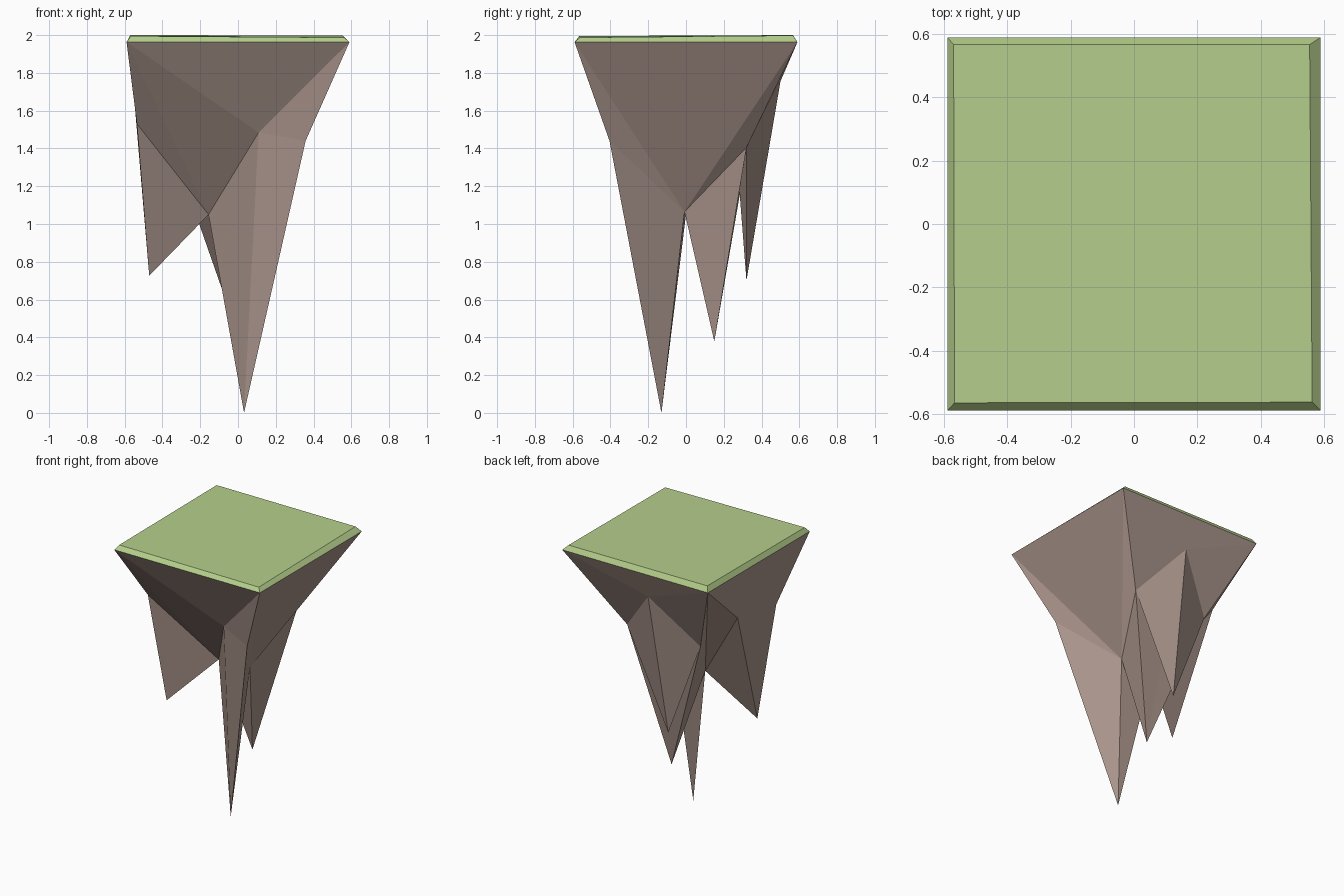
import bpy
import bmesh

cube = bpy.data.objects.get("Cube")
if cube:
    bpy.data.objects.remove(cube)


def make_material(name, color):
    mat = bpy.data.materials.new(name)
    mat.diffuse_color = color
    mat.use_nodes = True
    mat.node_tree.nodes["Principled BSDF"].inputs["Base Color"].default_value = color
    return mat


def build(name, points, faces, mat):
    """Make a flat-shaded object from named points and faces listed by name."""
    bm = bmesh.new()
    verts = {key: bm.verts.new(co) for key, co in points.items()}
    for face in faces:
        bm.faces.new([verts[key] for key in face])
    bmesh.ops.recalc_face_normals(bm, faces=bm.faces)
    mesh = bpy.data.meshes.new(name)
    bm.to_mesh(mesh)
    bm.free()
    mesh.materials.append(mat)
    obj = bpy.data.objects.new(name, mesh)
    bpy.context.collection.objects.link(obj)
    return obj


def spike(tip, ring):
    """Triangles from a ring of points down to one tip."""
    return [(a, b, tip) for a, b in zip(ring, ring[1:] + ring[:1])]


grass = make_material("grass green", (0.46, 0.62, 0.26, 1))
stone = make_material("brown stone", (0.41, 0.305, 0.265, 1))

# Square rim shared by the grass and the rock
half, rim_z = 0.59, 1.963
rim = {
    "front_left": (-half, -half, rim_z),
    "front_right": (half, -half, rim_z),
    "back_right": (half, half, rim_z),
    "back_left": (-half, half, rim_z),
}
FL, FR, BR, BL = rim

# Grass slab: bevelled, slightly uneven top
top = {
    "top_fl": (-0.567, -0.565, 1.995),
    "top_fr": (0.563, -0.563, 1.987),
    "top_br": (0.555, 0.567, 1.998),
    "top_bl": (-0.57, 0.567, 2.0),
}
low, high = list(rim), list(top)
slab_faces = [low, high]
for i in range(4):
    j = (i + 1) % 4
    slab_faces.append((low[i], low[j], high[j], high[i]))
build("grass_slab", rim | top, slab_faces, grass)

# Rock: ledge points where the walls break into spikes
ledges = {
    "front": (0.109, -0.32, 1.484),
    "corner": (0.358, -0.405, 1.44),
    "right_notch": (0.103, -0.008, 1.065),
    "right": (0.253, 0.32, 1.404),
    "back": (-0.042, 0.5, 1.755),
    "back_notch": (-0.05, 0.283, 1.176),
    "rear_left": (-0.347, 0.328, 1.405),
    "centre": (-0.156, 0.0, 1.05),
    "left": (-0.545, 0.18, 1.61),
    "left_front": (-0.535, -0.28, 1.53),
}
tips = {
    "front_tip": (0.032, -0.13, 0.0),
    "middle_tip": (0.012, 0.15, 0.378),
    "back_tip": (-0.08, 0.32, 0.70),
    "left_tip": (-0.47, -0.155, 0.726),
}

# Each rim corner fans out over the ledge points below it
fans = {
    FL: ["left", "left_front", "centre", "front", FR],
    FR: ["front", "corner", "right_notch", BR],
    BR: ["right_notch", "right", "back", BL],
    BL: ["back", "rear_left", "centre", "left", FL],
}
rock_faces = [list(rim)]
for corner, path in fans.items():
    rock_faces += [(corner, a, b) for a, b in zip(path, path[1:])]

# Four hanging spikes
rock_faces += spike("front_tip", ["front", "corner", "right_notch", "centre"])
rock_faces += spike("middle_tip", ["right_notch", "right", "back_notch", "rear_left", "centre"])
rock_faces += spike("back_tip", ["right", "back", "rear_left", "back_notch"])
rock_faces += spike("left_tip", ["left_front", "left", "centre"])
build("hanging_rock", rim | ledges | tips, rock_faces, stone)
